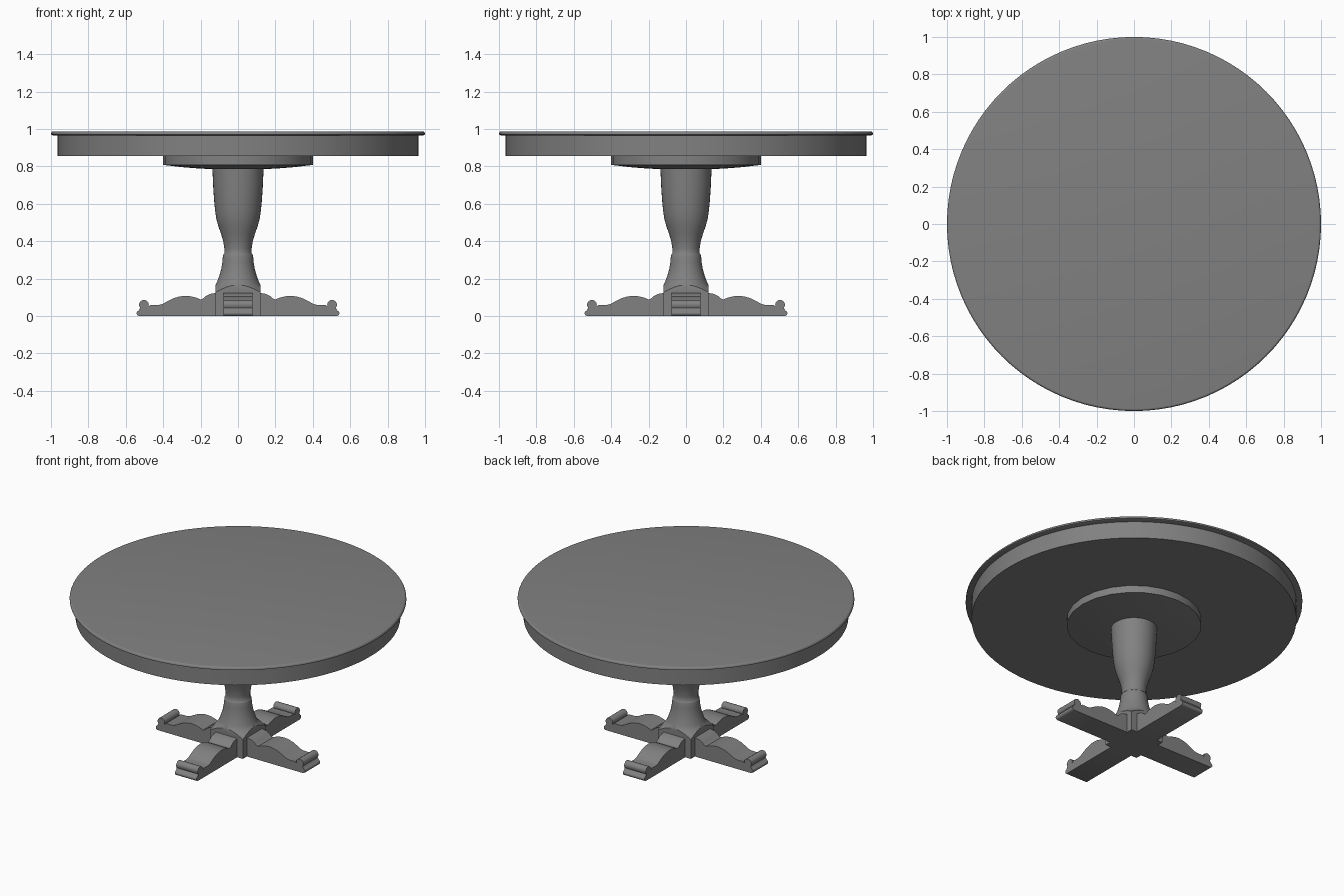
import bpy, bmesh, math
from mathutils import Vector, Matrix

cube = bpy.data.objects.get("Cube")
if cube:
    bpy.data.objects.remove(cube, do_unlink=True)

# One plain grey for the whole table
GREY = (0.22, 0.22, 0.22, 1)
grey = bpy.data.materials.new("plain_grey")
grey.diffuse_color = GREY
grey.use_nodes = True
grey.node_tree.nodes["Principled BSDF"].inputs["Base Color"].default_value = GREY


def finish(name, bm, angle=35):
    bmesh.ops.recalc_face_normals(bm, faces=bm.faces[:])
    mesh = bpy.data.meshes.new(name)
    bm.to_mesh(mesh)
    bm.free()
    mesh.materials.append(grey)
    ob = bpy.data.objects.new(name, mesh)
    bpy.context.collection.objects.link(ob)
    bpy.ops.object.select_all(action="DESELECT")
    ob.select_set(True)
    bpy.context.view_layer.objects.active = ob
    bpy.ops.object.shade_smooth_by_angle(angle=math.radians(angle))
    return ob


def lathe(profile, sides):
    """Closed turned solid from (radius, height) points, bottom to top."""
    bm = bmesh.new()
    rings = []
    for r, z in profile:
        rings.append([bm.verts.new((r * math.cos(i * math.tau / sides),
                                    r * math.sin(i * math.tau / sides), z))
                      for i in range(sides)])
    for low, high in zip(rings, rings[1:]):
        for i in range(sides):
            j = (i + 1) % sides
            bm.faces.new((low[i], low[j], high[j], high[i]))
    bm.faces.new(rings[0])
    bm.faces.new(rings[-1])
    return bm


def arc(cx, cz, radius, start, end, steps):
    angles = [math.radians(start + (end - start) * i / steps) for i in range(steps + 1)]
    return [(cx + radius * math.cos(a), cz + radius * math.sin(a)) for a in angles]


# Round top with a softened rim, apron and shallow mounting disc
finish("table_top", lathe([(0.99, 0.966), (1, 0.97), (1, 0.976)]
                          + arc(0.988, 0.976, 0.011, 15, 90, 4), 96))
finish("apron", lathe([(0.965, 0.855), (0.965, 0.967)], 96))
finish("mounting_disc", lathe([(0.1, 0.785), (0.2, 0.788), (0.3, 0.796),
                               (0.4, 0.808), (0.4, 0.856)], 24))

# Turned column
finish("column", lathe([(0.08, 0.325), (0.073, 0.335), (0.073, 0.36), (0.079, 0.40),
                        (0.091, 0.44), (0.105, 0.48), (0.116, 0.52), (0.122, 0.56),
                        (0.127, 0.61), (0.132, 0.68), (0.137, 0.79)], 40))

# Flared base trimmed to a square block, leaving an arch on each side
bm = lathe([(0.18, 0), (0.18, 0.122), (0.165, 0.13), (0.15, 0.142), (0.135, 0.154),
            (0.12, 0.166), (0.111, 0.185), (0.1, 0.215), (0.09, 0.25), (0.083, 0.29),
            (0.081, 0.32), (0.078, 0.328)], 40)
for n in ((1, 0, 0), (-1, 0, 0), (0, 1, 0), (0, -1, 0)):
    normal = Vector(n)
    cut = bmesh.ops.bisect_plane(bm, geom=bm.verts[:] + bm.edges[:] + bm.faces[:],
                                 plane_co=normal * 0.1195, plane_no=normal, clear_outer=True)
    rim = [e for e in cut["geom_cut"] if isinstance(e, bmesh.types.BMEdge)]
    bmesh.ops.edgeloop_fill(bm, edges=rim)
finish("column_base", bm, 30)

# Scrolled foot outline, swept across its width and repeated four times
outline = [(0.115, 0), (0.53, 0)]
outline += arc(0.528, 0.015, 0.014, -60, 75, 5)
outline += arc(0.503, 0.06, 0.026, -40, 205, 10)
outline += [(0.468, 0.06), (0.42, 0.06), (0.40, 0.066), (0.375, 0.08), (0.345, 0.095),
            (0.31, 0.105), (0.28, 0.108), (0.25, 0.105), (0.22, 0.097), (0.2, 0.088),
            (0.185, 0.094), (0.17, 0.108), (0.15, 0.118), (0.115, 0.124)]
for k, side in enumerate(("left", "back", "right", "front")):
    bm = bmesh.new()
    face = bm.faces.new([bm.verts.new((x, -0.078, z)) for x, z in outline])
    swept = bmesh.ops.extrude_face_region(bm, geom=[face], use_keep_orig=True)
    moved = [v for v in swept["geom"] if isinstance(v, bmesh.types.BMVert)]
    bmesh.ops.translate(bm, verts=moved, vec=(0, 0.156, 0))
    bmesh.ops.rotate(bm, verts=bm.verts[:], matrix=Matrix.Rotation(k * math.pi / 2, 3, "Z"))
    finish(side + "_foot", bm)
